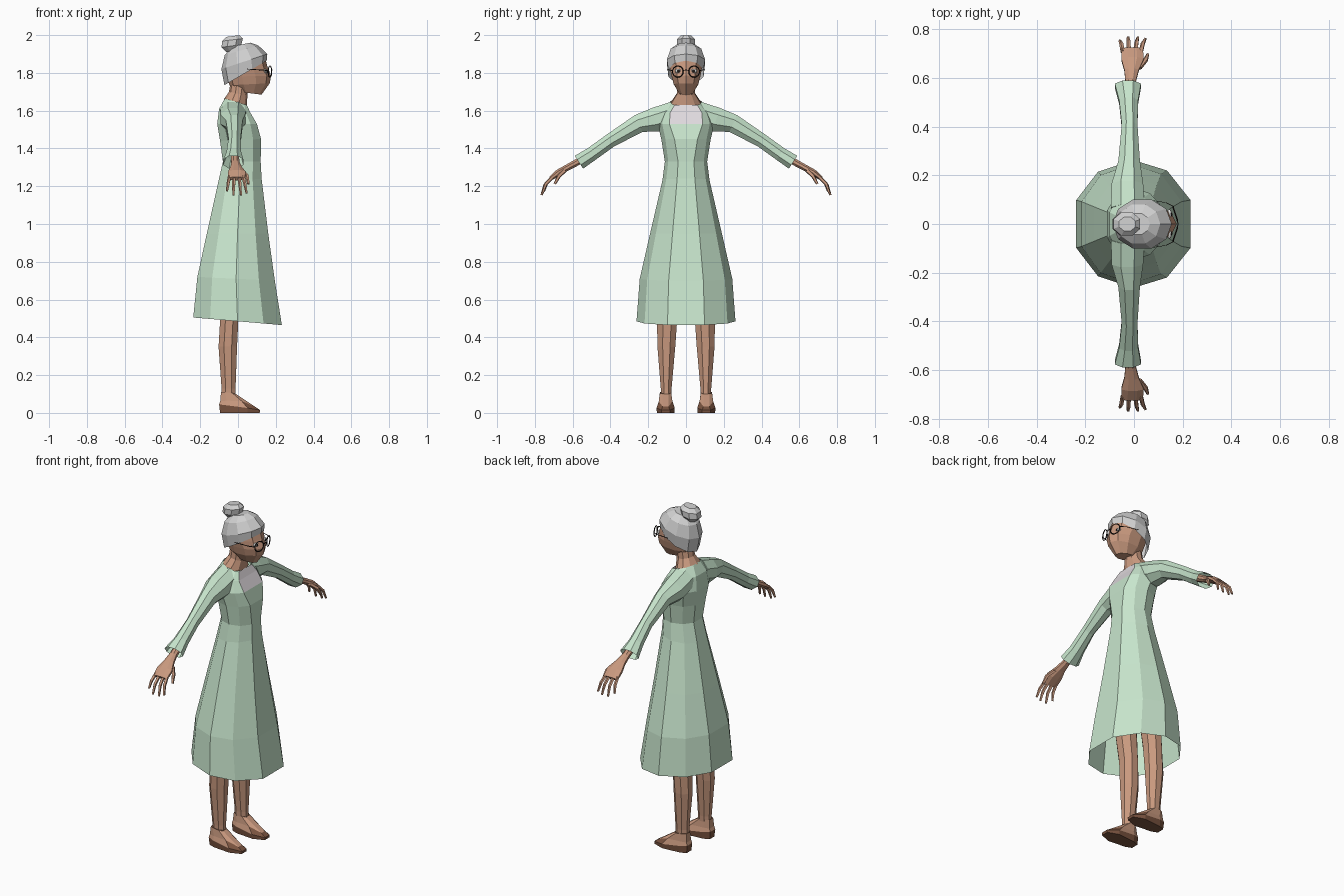
import bpy, bmesh, math
from mathutils import Vector


def material(name, r, g, b):
    m = bpy.data.materials.new(name)
    m.diffuse_color = tuple((c / 255) ** 2.2 for c in (r, g, b)) + (1,)
    return m


SKIN = material("skin brown", 200, 152, 126)
GREEN = material("dress green", 198, 228, 203)
HAIR = material("hair grey", 208, 208, 208)
COLLAR = material("collar pale", 222, 216, 220)
SHOE = material("shoe brown", 122, 85, 66)
DARK = material("frame dark", 40, 34, 32)
WHITE = material("eye white", 235, 235, 232)


def loft(name, rings, mats, caps=(True, True), rule=None):
    """Skin a list of equal point rings; rule picks the material per face."""
    bm = bmesh.new()
    vs = [[bm.verts.new(p) for p in r] for r in rings]
    n = len(rings[0])
    for k in range(len(vs) - 1):
        for i in range(n):
            j = (i + 1) % n
            f = bm.faces.new((vs[k][i], vs[k][j], vs[k + 1][j], vs[k + 1][i]))
            if rule:
                f.material_index = rule(k, f.calc_center_median())
    if caps[0]:
        bm.faces.new(vs[0][::-1])
    if caps[1]:
        bm.faces.new(vs[-1])
    bmesh.ops.recalc_face_normals(bm, faces=bm.faces)
    me = bpy.data.meshes.new(name)
    bm.to_mesh(me)
    bm.free()
    for m in mats:
        me.materials.append(m)
    ob = bpy.data.objects.new(name, me)
    bpy.context.collection.objects.link(ob)
    return ob


def level(xb, xf, ry, zb, zf, n=10, phase=0.0):
    """Near-horizontal ring, tilted from back height zb to front height zf."""
    pts = []
    for i in range(n):
        a = 2 * math.pi * (i + phase) / n
        t = (1 + math.cos(a)) / 2
        pts.append(Vector((xb + (xf - xb) * t, ry * math.sin(a), zb + (zf - zb) * t)))
    return pts


def limb(name, pts, n, mat, caps=(True, True), phase=0.5):
    """Tube through stations (x, y, z, radius along x, radius across)."""
    cs = [Vector(p[:3]) for p in pts]
    rings = []
    for k, p in enumerate(pts):
        t = cs[min(k + 1, len(cs) - 1)] - cs[max(k - 1, 0)]
        v = t.cross(Vector((1, 0, 0))).normalized()
        rings.append([cs[k] + Vector((p[3] * math.cos(a), 0, 0)) + v * p[4] * math.sin(a)
                      for a in (2 * math.pi * (i + phase) / n for i in range(n))])
    return loft(name, rings, [mat], caps)


def side(pts, s):
    return [(p[0], p[1] * s) + tuple(p[2:]) for p in pts]


# Dress: ten-sided, flat front panel, open hem, pale collar panel at the chest
def dress_ring(xb, xf, ry, zb, zf, front=22):
    half = [front, 57, 90, 125, 158]
    pts = []
    for d in half + [-h for h in reversed(half)]:
        c = math.cos(math.radians(d))
        c /= math.cos(math.radians(front if c > 0 else 22))
        t = (1 + c) / 2
        pts.append(Vector((xb + (xf - xb) * t, ry * math.sin(math.radians(d)), zb + (zf - zb) * t)))
    return pts


dress = [
    (-0.237, 0.232, 0.262, 0.505, 0.465), (-0.215, 0.195, 0.245, 0.72, 0.70),
    (-0.165, 0.160, 0.19, 0.95, 0.95), (-0.105, 0.125, 0.125, 1.22, 1.24),
    (-0.08, 0.12, 0.112, 1.33, 1.33), (-0.095, 0.122, 0.13, 1.44, 1.45, 28),
    (-0.11, 0.10, 0.15, 1.53, 1.53, 36), (-0.10, 0.065, 0.13, 1.61, 1.59, 40),
    (-0.07, 0.047, 0.085, 1.665, 1.63, 45)]
loft("dress", [dress_ring(*r) for r in dress], [GREEN, COLLAR], (False, False),
     lambda k, c: int(k >= 6 and c.x > 0 and abs(c.y) < 0.02))

# Neck and head with a ridge down the face
loft("neck", [level(-0.075, 0.046, 0.083, 1.66, 1.622), level(-0.048, 0.05, 0.05, 1.70, 1.68),
              level(-0.035, 0.06, 0.046, 1.78, 1.76)], [SKIN])
loft("head", [level(*r) for r in (
    (0.0, 0.125, 0.038, 1.70, 1.685), (-0.045, 0.168, 0.068, 1.735, 1.745),
    (-0.06, 0.175, 0.08, 1.78, 1.785), (-0.07, 0.157, 0.09, 1.83, 1.83),
    (-0.06, 0.143, 0.088, 1.88, 1.88), (-0.03, 0.09, 0.055, 1.93, 1.93))], [SKIN])

# Hair cap with a slanting rim, and bun
loft("hair", [level(*r) for r in (
    (-0.072, 0.152, 0.098, 1.735, 1.865), (-0.088, 0.155, 0.106, 1.82, 1.90),
    (-0.07, 0.108, 0.085, 1.895, 1.945), (-0.03, 0.065, 0.045, 1.94, 1.96))], [HAIR], (False, True))
loft("hair_bun", [level(*r, n=8, phase=0.5) for r in (
    (-0.065, 0.005, 0.032, 1.91, 1.925), (-0.092, 0.022, 0.052, 1.935, 1.95),
    (-0.088, 0.03, 0.052, 1.968, 1.982), (-0.065, 0.01, 0.03, 1.99, 2.0))], [HAIR])


def ball(name, loc, scale, mat):
    bpy.ops.mesh.primitive_uv_sphere_add(segments=10, ring_count=6, radius=1, location=loc)
    ob = bpy.context.object
    ob.name, ob.scale = name, scale
    ob.data.materials.append(mat)


for s, tag in ((1, "left"), (-1, "right")):
    # Eyes and spectacles
    ball("eye_" + tag, (0.145, 0.041 * s, 1.81), (0.01, 0.019, 0.011), WHITE)
    ball("pupil_" + tag, (0.152, 0.040 * s, 1.81), (0.006, 0.008, 0.008), DARK)
    bpy.ops.mesh.primitive_torus_add(
        major_segments=14, minor_segments=4, major_radius=0.03, minor_radius=0.003,
        location=(0.169, 0.043 * s, 1.807), rotation=(0, math.pi / 2, s * math.radians(18)))
    bpy.context.object.name = "spectacle_rim_" + tag
    bpy.context.object.data.materials.append(DARK)
    limb("spectacle_arm_" + tag, side([(0.16, 0.073, 1.812, 0.003, 0.003),
         (0.13, 0.088, 1.815, 0.003, 0.003), (0.05, 0.1, 1.82, 0.003, 0.003)], s), 4, DARK)

    # Flared open sleeve
    limb("sleeve_" + tag, side([
        (-0.025, 0.06, 1.585, 0.075, 0.07), (-0.027, 0.16, 1.553, 0.07, 0.07),
        (-0.02, 0.25, 1.532, 0.048, 0.053), (-0.018, 0.40, 1.442, 0.035, 0.040),
        (-0.022, 0.50, 1.370, 0.042, 0.040), (-0.025, 0.567, 1.327, 0.058, 0.044)], s),
        8, GREEN, (True, False))

    # Arm and palm, then curled fingers and thumb
    limb("arm_" + tag, side([
        (-0.018, 0.46, 1.395, 0.024, 0.024), (-0.014, 0.585, 1.322, 0.023, 0.019),
        (-0.01, 0.63, 1.298, 0.032, 0.018), (-0.006, 0.675, 1.272, 0.05, 0.019),
        (-0.008, 0.718, 1.24, 0.048, 0.012)], s), 8, SKIN)
    for i, (x0, x1, reach) in enumerate(((-0.045, -0.058, 0.78), (-0.02, -0.024, 1.0),
                                         (0.006, 0.016, 1.0), (0.028, 0.046, 0.9))):
        limb(f"finger_{tag}_{i + 1}", side([
            (x0, 0.705, 1.25, 0.010, 0.010),
            ((x0 + x1) / 2, 0.705 + 0.042 * reach, 1.25 - 0.043 * reach, 0.009, 0.009),
            (x1, 0.705 + 0.060 * reach, 1.25 - 0.097 * reach, 0.006, 0.006)], s), 5, SKIN)
    limb("thumb_" + tag, side([
        (0.02, 0.64, 1.285, 0.013, 0.012), (0.047, 0.672, 1.255, 0.011, 0.011),
        (0.056, 0.695, 1.212, 0.007, 0.007)], s), 5, SKIN)

    # Leg
    limb("leg_" + tag, side([
        (-0.05, 0.105, 0.09, 0.040, 0.030), (-0.05, 0.105, 0.13, 0.040, 0.031),
        (-0.054, 0.104, 0.35, 0.053, 0.051), (-0.046, 0.1, 0.50, 0.052, 0.058),
        (-0.02, 0.1, 0.75, 0.065, 0.066)], s), 8, SKIN)

    # Foot in a low flat shoe: stations are (x, half width, z) from heel to toe
    def foot_ring(st):
        pts = [(x, w, z) for x, w, z in st] + [(x, -w, z) for x, w, z in reversed(st)]
        return [Vector((x, 0.108 * s + w, z)) for x, w, z in pts]

    loft("foot_" + tag, [foot_ring(st) for st in (
        ((-0.095, 0.022, 0), (-0.06, 0.036, 0), (0.05, 0.046, 0), (0.115, 0.022, 0)),
        ((-0.1, 0.024, 0.045), (-0.06, 0.040, 0.04), (0.05, 0.048, 0.026), (0.117, 0.022, 0.015)),
        ((-0.094, 0.022, 0.062), (-0.06, 0.034, 0.065), (0.02, 0.036, 0.062), (0.09, 0.016, 0.033)),
        ((-0.09, 0.018, 0.11), (-0.07, 0.03, 0.11), (-0.03, 0.03, 0.105), (-0.01, 0.016, 0.10)))],
        [SHOE, SKIN], (True, True), lambda k, c: int(k > 1 or (k == 1 and c.x < 0.04)))

# Spectacle bridge
limb("spectacle_bridge", [(0.177, -0.015, 1.812, 0.003, 0.003), (0.181, 0, 1.816, 0.003, 0.003),
                          (0.177, 0.015, 1.812, 0.003, 0.003)], 4, DARK)
